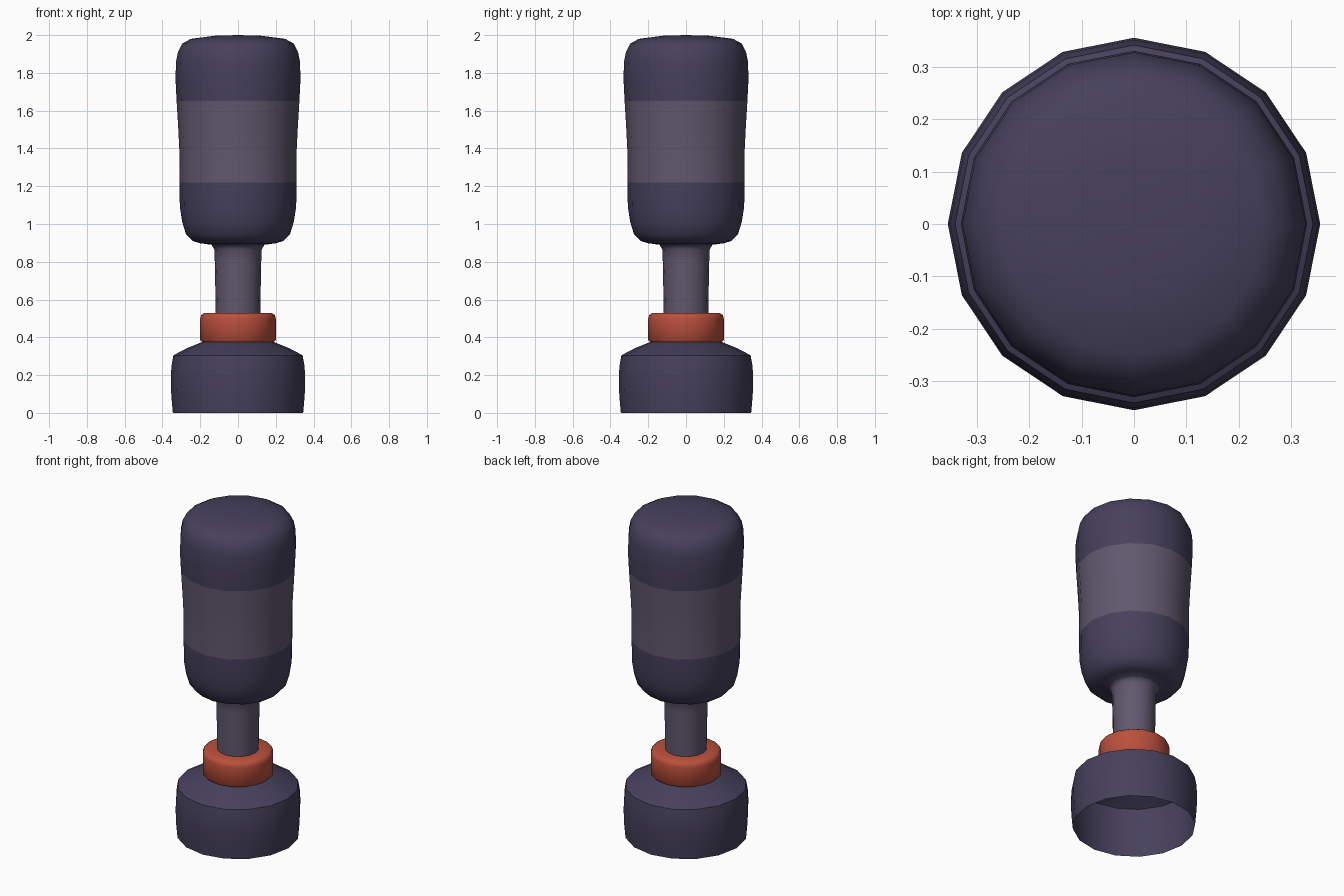
import bpy, bmesh, math

if "Cube" in bpy.data.objects:
    bpy.data.objects.remove(bpy.data.objects["Cube"])

SIDES = 16


def material(name, rgb):
    m = bpy.data.materials.new(name)
    m.diffuse_color = (*rgb, 1)
    m.use_nodes = True
    m.node_tree.nodes["Principled BSDF"].inputs["Base Color"].default_value = m.diffuse_color
    return m


dark = material("dark_plum", (0.062, 0.052, 0.107))
mid = material("dusty_plum", (0.118, 0.098, 0.155))
red = material("brick_red", (0.50, 0.080, 0.045))


def lathe(name, profile, mats, pick=lambda z: 0, angle=50):
    """Spin an (r, z) profile; pick(z) gives each band's material slot."""
    bm = bmesh.new()
    rings = []
    for r, z in profile:
        n = SIDES if r > 0 else 1
        rings.append([bm.verts.new((r * math.cos(math.tau * i / n),
                                    r * math.sin(math.tau * i / n), z)) for i in range(n)])
    for (a, b), (p, q) in zip(zip(rings, rings[1:]), zip(profile, profile[1:])):
        for i in range(SIDES):
            j = (i + 1) % SIDES
            verts = [a[i], a[j], b[0]] if len(b) == 1 else [a[i], a[j], b[j], b[i]]
            bm.faces.new(verts).material_index = pick((p[1] + q[1]) / 2)
    mesh = bpy.data.meshes.new(name)
    bm.to_mesh(mesh)
    bm.free()
    for m in mats:
        mesh.materials.append(m)
    ob = bpy.data.objects.new(name, mesh)
    bpy.context.collection.objects.link(ob)
    bpy.ops.object.select_all(action='DESELECT')
    ob.select_set(True)
    bpy.context.view_layer.objects.active = ob
    bpy.ops.object.shade_smooth_by_angle(angle=math.radians(angle))
    return ob


# Hollow foot, open underneath
lathe("base", [(0.345, 0), (0.353, 0.09), (0.356, 0.18), (0.352, 0.25), (0.342, 0.305),
               (0.27, 0.343), (0.19, 0.375)], [dark])

# Red ring between foot and neck
lathe("collar", [(0.19, 0.375), (0.2, 0.385), (0.2, 0.50), (0.195, 0.518),
                 (0.18, 0.528), (0.118, 0.53)], [red])

# Neck flaring into the rounded body, with a lighter band
lathe("neck_and_body",
      [(0.118, 0.53), (0.12, 0.65), (0.123, 0.80), (0.125, 0.865), (0.14, 0.89),
       (0.20, 0.898), (0.24, 0.91), (0.275, 0.945), (0.295, 1.01), (0.308, 1.09),
       (0.31, 1.22), (0.31, 1.38), (0.316, 1.50), (0.325, 1.65), (0.331, 1.77),
       (0.328, 1.86), (0.318, 1.91), (0.295, 1.955), (0.25, 1.98), (0.12, 1.997), (0, 2.0)],
      [dark, mid],
      lambda z: 1 if z < 0.88 or 1.22 < z < 1.65 else 0, angle=75)
